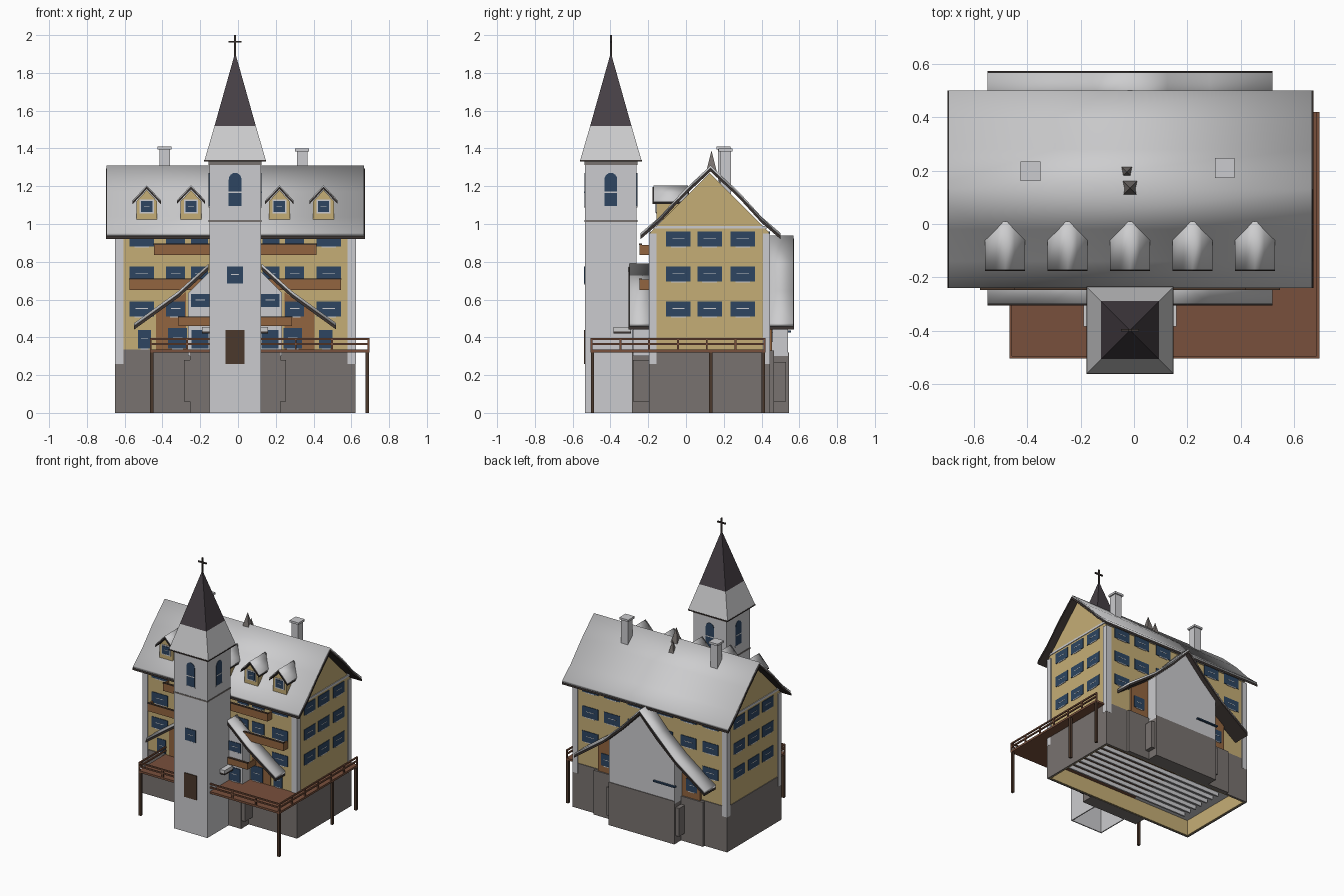
import bpy, bmesh, math
from mathutils import Matrix, Vector

if "Cube" in bpy.data.objects:
    bpy.data.objects.remove(bpy.data.objects["Cube"], do_unlink=True)


def material(name, red, green, blue):
    mat = bpy.data.materials.new(name)
    mat.use_nodes = True
    colour = (red, green, blue, 1)
    mat.diffuse_color = colour
    mat.node_tree.nodes["Principled BSDF"].inputs["Base Color"].default_value = colour
    return mat


snow = material("snow_white", .61, .61, .62)
plaster = material("pale_plaster", .6, .6, .62)
ochre = material("ochre_wall", .56, .42, .18)
stone = material("grey_stone", .19, .17, .16)
plank = material("deck_brown", .19, .08, .045)
timber = material("balcony_wood", .29, .13, .05)
glass = material("window_blue", .026, .06, .12)
slate = material("spire_slate", .062, .051, .06)
dark = material("dark_trim", .045, .035, .032)
umber = material("dark_wood", .07, .04, .025)


def finish(name, bm, mat, smooth=False):
    bmesh.ops.recalc_face_normals(bm, faces=bm.faces)
    mesh = bpy.data.meshes.new(name)
    bm.to_mesh(mesh)
    bm.free()
    mesh.materials.append(mat)
    if smooth:
        mesh.shade_smooth()
    obj = bpy.data.objects.new(name, mesh)
    bpy.context.collection.objects.link(obj)
    return obj


def boxes(name, mat, spans):
    """One object made of boxes, each given as x, y and z spans."""
    bm = bmesh.new()
    for span in spans:
        low, high = Vector(span[::2]), Vector(span[1::2])
        place = Matrix.Translation((low + high) / 2) @ Matrix.Diagonal((*(high - low), 1))
        bmesh.ops.create_cube(bm, size=1, matrix=place)
    return finish(name, bm, mat)


def prism(name, mat, points, axis, start, end, smooth=False):
    """Extrude a profile (across, up) along x or y."""
    bm = bmesh.new()
    at = (lambda a, z: (start, a, z)) if axis == 'x' else (lambda a, z: (a, start, z))
    face = bm.faces.new([bm.verts.new(at(a, z)) for a, z in points])
    side = bmesh.ops.extrude_face_region(bm, geom=[face])
    move = Vector((end - start, 0, 0) if axis == 'x' else (0, end - start, 0))
    bmesh.ops.translate(bm, vec=move, verts=[g for g in side["geom"] if isinstance(g, bmesh.types.BMVert)])
    return finish(name, bm, mat, smooth)


def pyramid(name, mat, x, y, z0, z1, half0, half1):
    bm = bmesh.new()
    place = Matrix.Translation((x, y, (z0 + z1) / 2)) @ Matrix.Rotation(math.pi / 4, 4, 'Z')
    bmesh.ops.create_cone(bm, cap_ends=True, segments=4, radius1=half0 * math.sqrt(2),
                          radius2=half1 * math.sqrt(2), depth=z1 - z0, matrix=place)
    return finish(name, bm, mat)


def snowy_roof(name, line, axis, start, end, thick):
    """Soft snow layer over a slightly longer dark board layer."""
    def layer(top, bottom):
        return [(a, z - top) for a, z in line] + [(a, z - bottom) for a, z in reversed(line)]
    prism(name + "_snow", snow, layer(0, thick), axis, start, end, True)
    prism(name + "_boards", dark, layer(thick, 2 * thick), axis, start - .005, end + .005)


def plate(axis, sign, plane, u, z, w, h, t):
    """Span of a thin plate lying on a wall that faces sign * axis."""
    depth = sorted((plane - sign * .002, plane + sign * t))
    across = [u - w / 2, u + w / 2]
    return (*depth, *across, z, z + h) if axis == 'x' else (*across, *depth, z, z + h)


panes, bars = [], []


def window(axis, sign, plane, u, z, w=.13, h=.08):
    panes.append(plate(axis, sign, plane, u, z, w, h, .004))
    bars.append(plate(axis, sign, plane, u, z + h * .5, w * .5, .004, .005))
    bars.append(plate(axis, sign, plane, u, z - .005, w * .6, .006, .005))


# Main house: axis of symmetry, walls, hollow base
CX = -.015
LEFT, RIGHT, FRONT, BACK, RIDGE = -.645, .618, -.19, .44, .13
prism("house_walls", ochre, [(FRONT, .33), (BACK, .33), (BACK, .955), (RIDGE - .005, 1.27), (FRONT, .955)],
      'x', LEFT, RIGHT)


def ring(x0, x1, y0, y1, z0, z1, t):
    return [(x0, x0 + t, y0, y1, z0, z1), (x1 - t, x1, y0, y1, z0, z1),
            (x0, x1, y0, y0 + t, z0, z1), (x0, x1, y1 - t, y1, z0, z1)]


boxes("stone_base", stone, ring(LEFT - .005, RIGHT + .005, FRONT - .005, BACK + .005, 0, .335, .01))
boxes("cellar_lining", ochre, ring(LEFT + .005, RIGHT - .005, FRONT + .005, BACK - .005, .002, .3, .01))
boxes("cellar_ceiling", plank, [(-.15, RIGHT, FRONT, BACK, .12, .13)])
boxes("cellar_pale_ceiling", plaster, [(LEFT, -.15, FRONT, BACK, .12, .13)])
boxes("cellar_joists", plaster, [(LEFT + .1, RIGHT - .04, y, y + .012, .09, .12)
                                 for y in [FRONT + .08 + i * .06 for i in range(9)]])
quoins = []
for x0 in (LEFT - .004, RIGHT - .036):
    for y0 in (FRONT - .004, BACK - .031):
        quoins.append((x0 - .002, x0 + .042, y0 - .002, y0 + .037, .26, .95))
boxes("corner_quoins", plaster, quoins)
boxes("gable_string_course", plaster, [(LEFT - .005, RIGHT + .005, FRONT + .01, BACK - .01, .975, .99)])

# Main roof
slope = [(.37, .952), (.27, 1.038), (.15, 1.17)]
snowy_roof("main_roof", [(RIDGE - a, z) for a, z in slope] + [(RIDGE, 1.31)]
           + [(RIDGE + a, z) for a, z in reversed(slope)], 'x', -.695, .668, .016)

# Side, front and back windows
for z in (.88, .695, .51):
    for y in (-.04, .125, .3):
        window('x', 1, RIGHT, y, z)
        window('x', -1, LEFT, y, z)
    for side in (-1, 1):
        window('y', -1, FRONT, CX + side * .495, z)
        window('y', 1, BACK, CX + side * .495, z)
        window('y', -1, FRONT, CX + side * .315, z, .1)
        window('y', -1, FRONT, CX + side * .19, z, .09)
        if z > .6:
            window('y', 1, BACK, CX + side * .315, z)
            window('y', 1, BACK, CX + side * .12, z)
for side in (-1, 1):
    window('y', -1, FRONT - .003, CX + side * .305, .34, .1, .11)
    window('y', -1, FRONT, CX + side * .48, .34, .07, .1)
    window('y', -1, -.28, CX + side * .185, .56, .1, .07)
    window('y', -1, -.28, CX + side * .185, .34, .09, .1)
    window('y', 1, .455, CX + side * .35, .38, .09, .09)

# Projecting front and back bays with sweeping roofs
sweep = [(.535, .475), (.3, .645), (.14, .79)]
bay = [(-.27, .3), (.27, .3), (.27, .635), (.14, .755), (0, .9), (-.14, .755), (-.27, .635)]
prism("back_bay_wall", plaster, [(CX + x, z) for x, z in bay], 'y', BACK - .02, .54)
prism("front_bay_wall", plaster, [(CX + x * .92, min(z, .755)) for x, z in bay if x], 'y', -.28, FRONT + .02)
boxes("back_bay_shelf", glass, [(CX - .28, CX - .1, .535, .555, .425, .435)])
boxes("bay_stone", stone, [(CX - .27, CX + .27, BACK, .545, 0, .32),
                           (CX - .24, CX + .24, -.285, FRONT, 0, .32),
                           (CX - .27, CX + .27, -.28, FRONT, .06, .28),
                           (CX - .3, CX + .3, BACK, .53, .06, .27),
                           (CX - .45, CX + .45, BACK, .465, 0, .33)])
snowy_roof("back_bay_roof", [(CX - x, z) for x, z in sweep] + [(CX, .94)]
           + [(CX + x, z) for x, z in reversed(sweep)], 'y', BACK - .01, .568, .017)
panel = [(.26, .33), (.42, .33), (.42, .53), (.26, .64)]
for side, word in ((-1, "right"), (1, "left")):
    snowy_roof(word + "_front_bay_roof", [(CX + side * x, z) for x, z in sweep], 'y', -.3, FRONT + .01, .017)
    outline = [(CX + side * x, z) for x, z in panel]
    prism(word + "_back_wood_panel", timber, outline, 'y', BACK - .01, .455)
    prism(word + "_front_wood_panel", timber, outline, 'y', FRONT - .003, FRONT + .01)


# Balconies across the front
def balcony(name, half, z0, z1, y):
    x0, x1 = CX - half, CX + half
    boxes(name, timber, [(x0, x1, y, FRONT, z0, z0 + .012), (x0, x1, y, y + .01, z0, z1),
                         (x0, x0 + .01, y, FRONT, z0, z1), (x1 - .01, x1, y, FRONT, z0, z1)])
    boxes(name + "_handrail", umber, [(x0 - .003, x1 + .003, y - .003, y + .013, z1, z1 + .006)])


balcony("upper_balcony", .43, .835, .89, -.245)
balcony("middle_balcony", .56, .65, .705, -.245)
balcony("lower_balcony", .3, .46, .505, -.295)

# Dormers
for i in range(5):
    x = CX + (i - 2) * .234
    prism("dormer_body", ochre, [(x - .055, 1.02), (x + .055, 1.02), (x + .055, 1.12), (x, 1.18), (x - .055, 1.12)],
          'y', -.155, 0)
    snowy_roof("dormer_roof", [(x - .075, 1.125), (x - .035, 1.168), (x, 1.205), (x + .035, 1.168), (x + .075, 1.125)],
               'y', -.172, .01, .01)
    bars.append(plate('y', -1, -.155, x, 1.055, .075, .075, .003))
    window('y', -1, -.157, x, 1.063, .06, .058)

# Chimneys and ridge ornaments
for x, y, top in ((-.388, .198, 1.41), (.34, .21, 1.4)):
    boxes("chimney", plaster, [(x - .028, x + .028, y - .028, y + .028, 1.15, top - .015)])
    boxes("chimney_cap", plaster, [(x - .037, x + .037, y - .037, y + .037, top - .015, top)])
pyramid("ridge_spike", stone, CX, .135, 1.28, 1.39, .027, 0)
pyramid("small_ridge_spike", stone, CX - .012, .195, 1.22, 1.32, .022, 0)

# Bell tower, hollow below
TY, HALF = -.398, .137
window('y', -1, TY - HALF, CX, .685, .085, .09)
shaft = (CX - HALF, CX + HALF, TY - HALF, TY + HALF)
boxes("tower", plaster, ring(*shaft, 0, 1.335, .008) + [(*shaft, 1.3, 1.335)])
boxes("tower_bands", stone, [(CX - HALF - .003, CX + HALF + .003, TY - HALF - .003, TY + HALF + .003, z, z + t)
                             for z, t in ((1.01, .01), (1.312, .02))])
boxes("tower_door", umber, [plate('y', -1, TY - HALF, CX, .26, .1, .18, .006)])
pyramid("tower_eave", dark, CX, TY, 1.33, 1.338, .164, .164)
pyramid("tower_skirt", snow, CX, TY, 1.338, 1.52, .162, .109)
pyramid("spire", slate, CX, TY, 1.52, 1.9, .109, .002)
boxes("cross", dark, [(CX - .005, CX + .005, TY - .005, TY + .005, 1.88, 2),
                      (CX - .034, CX + .034, TY - .005, TY + .005, 1.96, 1.97)])
arch = [(-.034, 1.095), (.034, 1.095)] + [(.034 * math.cos(math.pi * i / 8), 1.235 + .036 * math.sin(math.pi * i / 8))
                                          for i in range(9)]
for axis, middle, other in (('x', TY, CX), ('y', CX, TY)):
    for sign in (-1, 1):
        wall = other + sign * HALF
        prism("belfry_window", glass, [(middle + a, z) for a, z in arch], axis, wall - sign * .002, wall + sign * .003)
        bars.append(plate(axis, sign, wall, middle, 1.165, .068, .007, .004))
        bars.append(plate(axis, sign, wall, middle, 1.088, .08, .007, .004))
for name, mat, z0, z1 in (("canopy_snow", snow, .432, .455), ("canopy_boards", dark, .42, .432)):
    boxes("tower_" + name, mat, [(CX - .175, CX - HALF, -.385, -.29, z0, z1),
                                 (CX + HALF, CX + .175, -.385, -.29, z0, z1)])
boxes("window_panes", glass, panes)
boxes("window_bars", plaster, bars)

# Raised terrace wrapping the front and left side
X0, X1, Y0, Y1 = -.467, .695, -.505, .42
boxes("terrace_deck", plank, [(X0, X1, Y0, FRONT, .32, .335), (RIGHT, X1, FRONT, Y1, .32, .335)])
boxes("terrace_posts", umber, [(x - .009, x + .009, y - .009, y + .009, 0, .325)
                               for x, y in ((X0 + .01, Y0 + .01), (X1 - .01, Y0 + .01),
                                            (X1 - .01, RIDGE), (X1 - .01, Y1 - .01))])
rails = []
for z in (.36, .386):
    rails += [(X0, X1, Y0, Y0 + .01, z, z + .01), (X1 - .01, X1, Y0, Y1, z, z + .01),
              (X0, X0 + .01, Y0, FRONT, z, z + .01)]
for i in range(7):
    x = X0 + (X1 - X0 - .01) * i / 6
    rails.append((x, x + .01, Y0, Y0 + .01, .335, .39))
    y = Y0 + (Y1 - Y0 - .01) * i / 6
    rails.append((X1 - .01, X1, y, y + .01, .335, .39))
boxes("terrace_railing", plank, rails)
